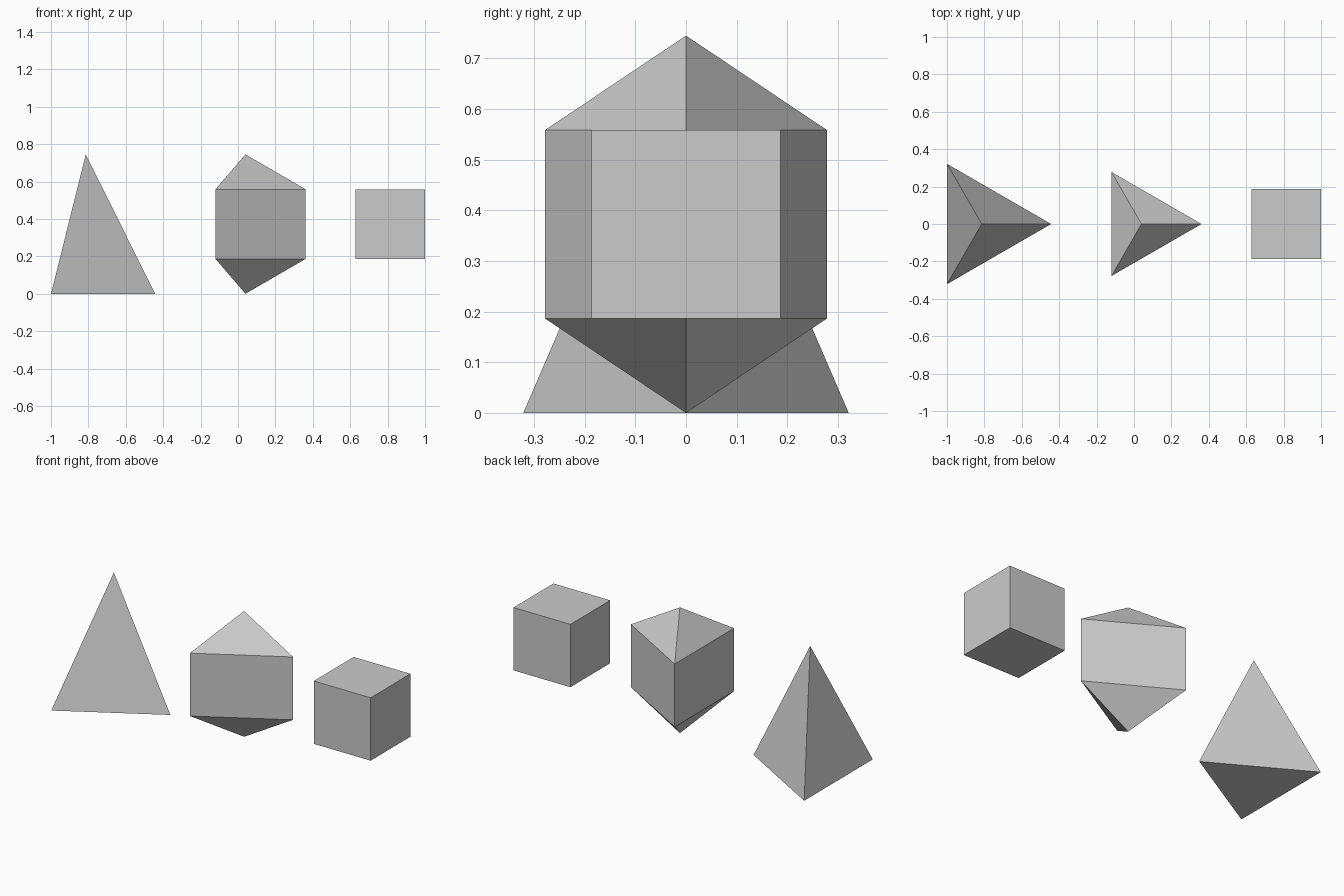
import bpy, bmesh
from math import cos, sin, tau
from mathutils import Matrix, Vector

if "Cube" in bpy.data.objects:
    bpy.data.objects.remove(bpy.data.objects["Cube"])

UNIT = 0.3725          # cube side; every solid is sized from it
HEIGHT = 2 * UNIT


def finish(name, bm):
    bmesh.ops.recalc_face_normals(bm, faces=bm.faces)
    mesh = bpy.data.meshes.new(name)
    bm.to_mesh(mesh)
    bm.free()
    obj = bpy.data.objects.new(name, mesh)
    bpy.context.collection.objects.link(obj)


def triangle(bm, x, radius, z):
    """Triangle of vertices with one corner pointing to +x."""
    return [bm.verts.new((x + radius * cos(tau * i / 3), radius * sin(tau * i / 3), z))
            for i in range(3)]


def cap(bm, ring, tip):
    """Join a ring to a single tip point."""
    apex = bm.verts.new(tip)
    for i in range(3):
        bm.faces.new((ring[i], ring[(i + 1) % 3], apex))


# Three-sided pyramid
bm = bmesh.new()
x = -0.814
base = triangle(bm, x, 0.371, 0)
bm.faces.new(base)
cap(bm, base, (x, 0, HEIGHT))
finish("triangular_pyramid", bm)

# Triangular prism with a pointed cap at each end
bm = bmesh.new()
x = 0.04
low = triangle(bm, x, 0.321, UNIT / 2)
high = triangle(bm, x, 0.321, UNIT * 1.5)
for i in range(3):
    j = (i + 1) % 3
    bm.faces.new((low[i], low[j], high[j], high[i]))
cap(bm, low, (x, 0, 0))
cap(bm, high, (x, 0, HEIGHT))
finish("pointed_prism", bm)

# Cube floating at mid height
bm = bmesh.new()
bmesh.ops.create_cube(bm, size=UNIT, matrix=Matrix.Translation(Vector((1 - UNIT / 2, 0, UNIT))))
finish("cube", bm)
